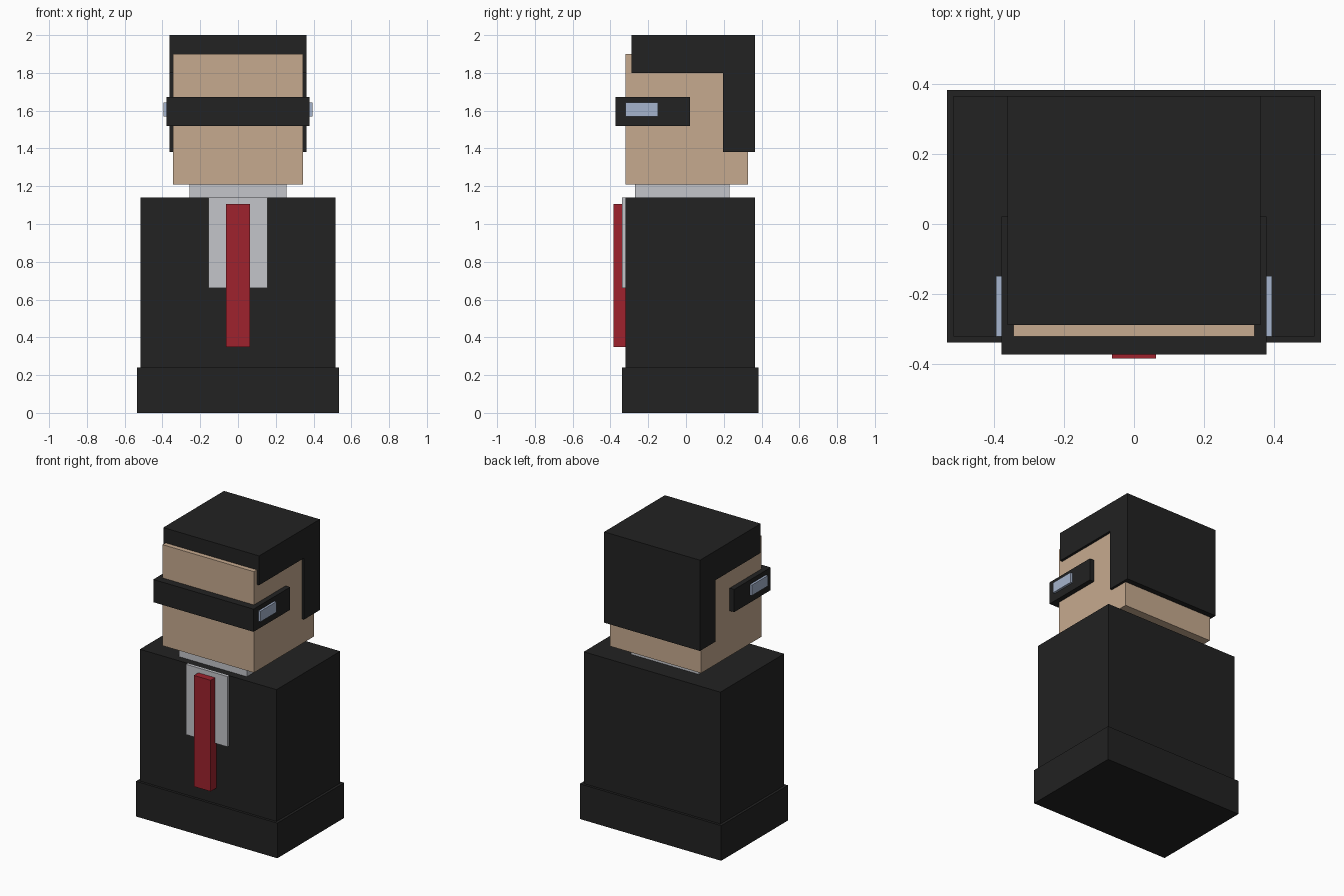
import bpy, bmesh

if "Cube" in bpy.data.objects:
    bpy.data.objects.remove(bpy.data.objects["Cube"])


def material(name, rgb):
    m = bpy.data.materials.new(name)
    m.diffuse_color = (*rgb, 1.0)
    m.use_nodes = True
    m.node_tree.nodes["Principled BSDF"].inputs["Base Color"].default_value = m.diffuse_color
    return m


BLACK = material("black", (0.016, 0.016, 0.016))
SKIN = material("skin", (0.565, 0.402, 0.275))
GREY = material("light grey", (0.552, 0.558, 0.591))
RED = material("tie red", (0.342, 0.016, 0.027))
BLUE = material("pale blue", (0.376, 0.456, 0.61))


def prism(name, profile, x0, x1, mat):
    """Extrude a side profile of (y, z) points from x0 to x1."""
    bm = bmesh.new()
    face = bm.faces.new([bm.verts.new((x0, y, z)) for y, z in profile])
    out = bmesh.ops.extrude_face_region(bm, geom=[face])
    verts = [g for g in out["geom"] if isinstance(g, bmesh.types.BMVert)]
    bmesh.ops.translate(bm, verts=verts, vec=(x1 - x0, 0, 0))
    bmesh.ops.recalc_face_normals(bm, faces=bm.faces)
    mesh = bpy.data.meshes.new(name)
    bm.to_mesh(mesh)
    bm.free()
    mesh.materials.append(mat)
    obj = bpy.data.objects.new(name, mesh)
    bpy.context.collection.objects.link(obj)
    return obj


def box(name, x, y, z, mat):
    (y0, y1), (z0, z1) = y, z
    return prism(name, [(y0, z0), (y1, z0), (y1, z1), (y0, z1)], x[0], x[1], mat)


# Body
box("base", (-0.534, 0.534), (-0.338, 0.383), (0, 0.24), BLACK)
box("jacket", (-0.516, 0.516), (-0.321, 0.366), (0.24, 1.14), BLACK)
box("shirt_front", (-0.157, 0.157), (-0.338, -0.321), (0.66, 1.14), GREY)
box("tie", (-0.063, 0.063), (-0.385, -0.321), (0.348, 1.107), RED)
box("collar", (-0.257, 0.257), (-0.271, 0.229), (1.14, 1.21), GREY)

# Head, with hair as an L-shaped side profile
box("head", (-0.345, 0.345), (-0.321, 0.329), (1.21, 1.90), SKIN)
prism("hair", [(-0.289, 1.80), (0.196, 1.80), (0.196, 1.38),
               (0.366, 1.38), (0.366, 2.0), (-0.289, 2.0)], -0.362, 0.362, BLACK)

# Wraparound glasses with a pale panel on each side
box("glasses", (-0.379, 0.379), (-0.373, 0.021), (1.518, 1.673), BLACK)
for side, x in (("left", (-0.394, -0.379)), ("right", (0.379, 0.394))):
    box(side + "_glasses_panel", x, (-0.321, -0.149), (1.57, 1.642), BLUE)
